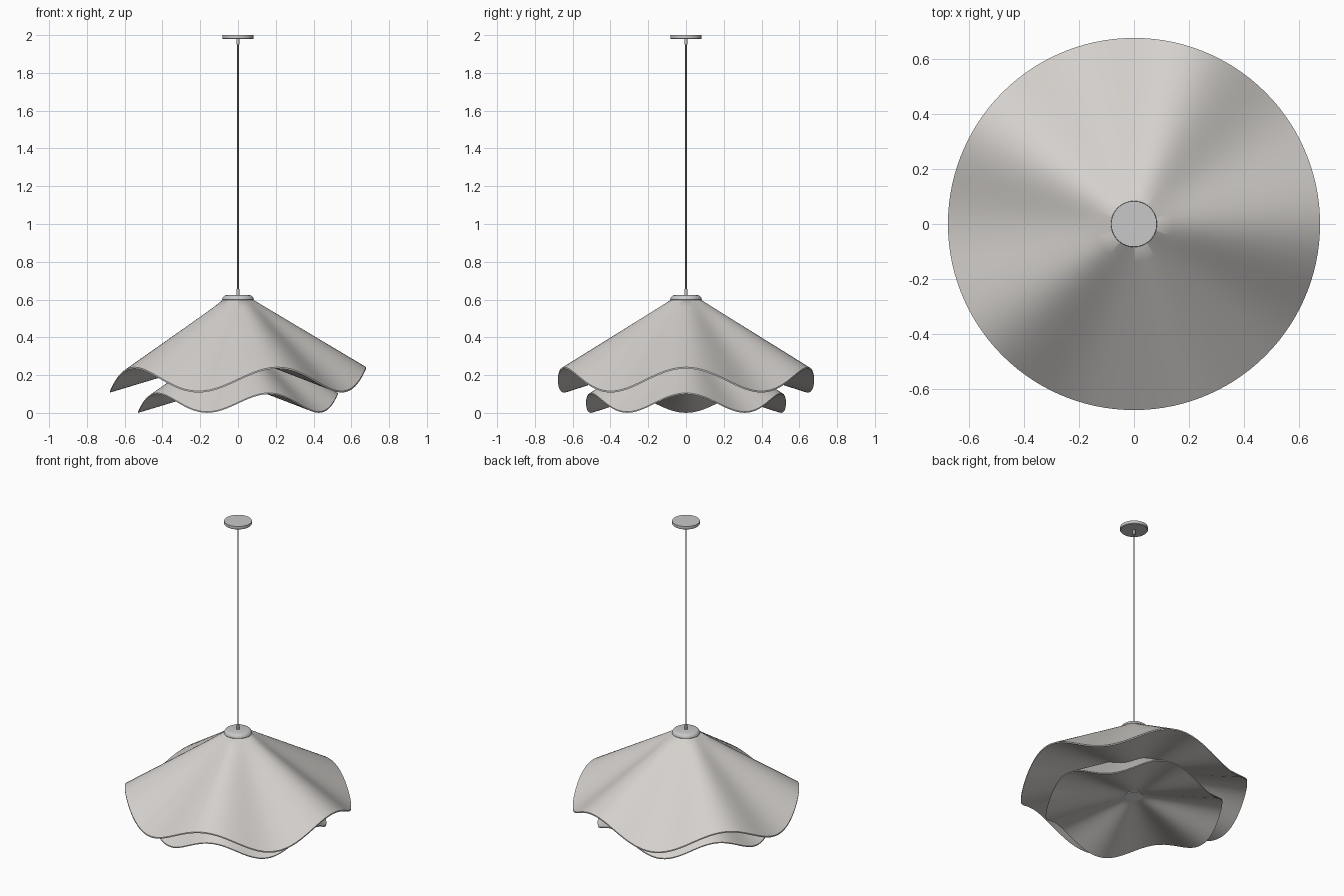
import bpy, bmesh, math

if "Cube" in bpy.data.objects:
    bpy.data.objects.remove(bpy.data.objects["Cube"])


def material(name, rgb):
    m = bpy.data.materials.new(name)
    m.diffuse_color = (*rgb, 1.0)
    m.use_nodes = True
    m.node_tree.nodes["Principled BSDF"].inputs["Base Color"].default_value = m.diffuse_color
    return m


SHADE = material("warm white shade", (0.66, 0.635, 0.61))
METAL = material("pale grey metal", (0.58, 0.58, 0.58))
CORD = material("dark grey cord", (0.30, 0.31, 0.33))
GLOW = material("white diffuser", (0.90, 0.90, 0.88))


def lathe(name, profile, segments, mat, lobes=5):
    """Revolve (radius, z, wave height) rings; the wave ripples each ring."""
    bm = bmesh.new()
    rings = []
    for r, z, wave in profile:
        ring = []
        for i in range(segments):
            a = math.tau * i / segments
            ring.append(bm.verts.new((r * math.cos(a), r * math.sin(a),
                                      z + wave * math.cos(lobes * a))))
        rings.append(ring)
    for low, high in zip(rings, rings[1:]):
        for i in range(segments):
            j = (i + 1) % segments
            bm.faces.new((low[i], low[j], high[j], high[i]))
    bm.faces.new(rings[0][::-1])
    bm.faces.new(rings[-1])
    bmesh.ops.recalc_face_normals(bm, faces=bm.faces)
    mesh = bpy.data.meshes.new(name)
    bm.to_mesh(mesh)
    bm.free()
    mesh.materials.append(mat)
    ob = bpy.data.objects.new(name, mesh)
    bpy.context.collection.objects.link(ob)
    bpy.ops.object.select_all(action='DESELECT')
    ob.select_set(True)
    bpy.context.view_layer.objects.active = ob
    bpy.ops.object.shade_smooth_by_angle(angle=math.radians(35))
    return ob


def shade(name, radius, rim_z, scale, steps=10):
    """Wavy umbrella: shallow underside, thin rim, steep straight top."""
    amp, lip = 0.0635 * scale, 0.008 * scale
    r_top, r_in = 0.08 * scale, 0.07 * scale
    z_top, z_in = rim_z + 0.42 * scale, rim_z + 0.112 * scale
    profile = []
    for k in range(steps + 1):          # underside, centre to rim
        t = k / steps
        profile.append((r_in + (radius - r_in) * t,
                        z_in + (rim_z - lip - z_in) * t, amp * t))
    for k in range(steps + 1):          # top, rim to collar
        t = 1 - k / steps
        profile.append((r_top + (radius - r_top) * t,
                        z_top + (rim_z - z_top) * t, amp * t))
    return lathe(name, profile, 120, SHADE), r_in, z_in


# Two nested wavy shades
shade("upper_shade", 0.678, 0.179, 1.0)
lower, r_in, z_in = shade("lower_shade", 0.529, 0.056, 0.78)

# Light disc in the middle of the lower shade
lathe("diffuser_disc", [(r_in, z_in - 0.004, 0), (r_in, z_in + 0.002, 0)], 48, GLOW)

# Collar on top of the upper shade, with a rounded shoulder
lathe("collar", [(0.080, 0.594, 0), (0.084, 0.600, 0), (0.083, 0.606, 0),
                 (0.078, 0.615, 0), (0.071, 0.621, 0), (0.064, 0.623, 0)], 64, METAL)

# Cord, its two grips and the ceiling plate
lathe("cord", [(0.004, 0.62, 0), (0.004, 1.985, 0)], 16, CORD)
for name, z0, z1 in (("lower_grip", 0.620, 0.655), ("upper_grip", 1.950, 1.982)):
    lathe(name, [(0.008, z0, 0), (0.008, z1, 0)], 20, METAL)
lathe("ceiling_plate", [(0.080, 1.979, 0), (0.083, 1.982, 0), (0.083, 2.0, 0)], 64, METAL)
